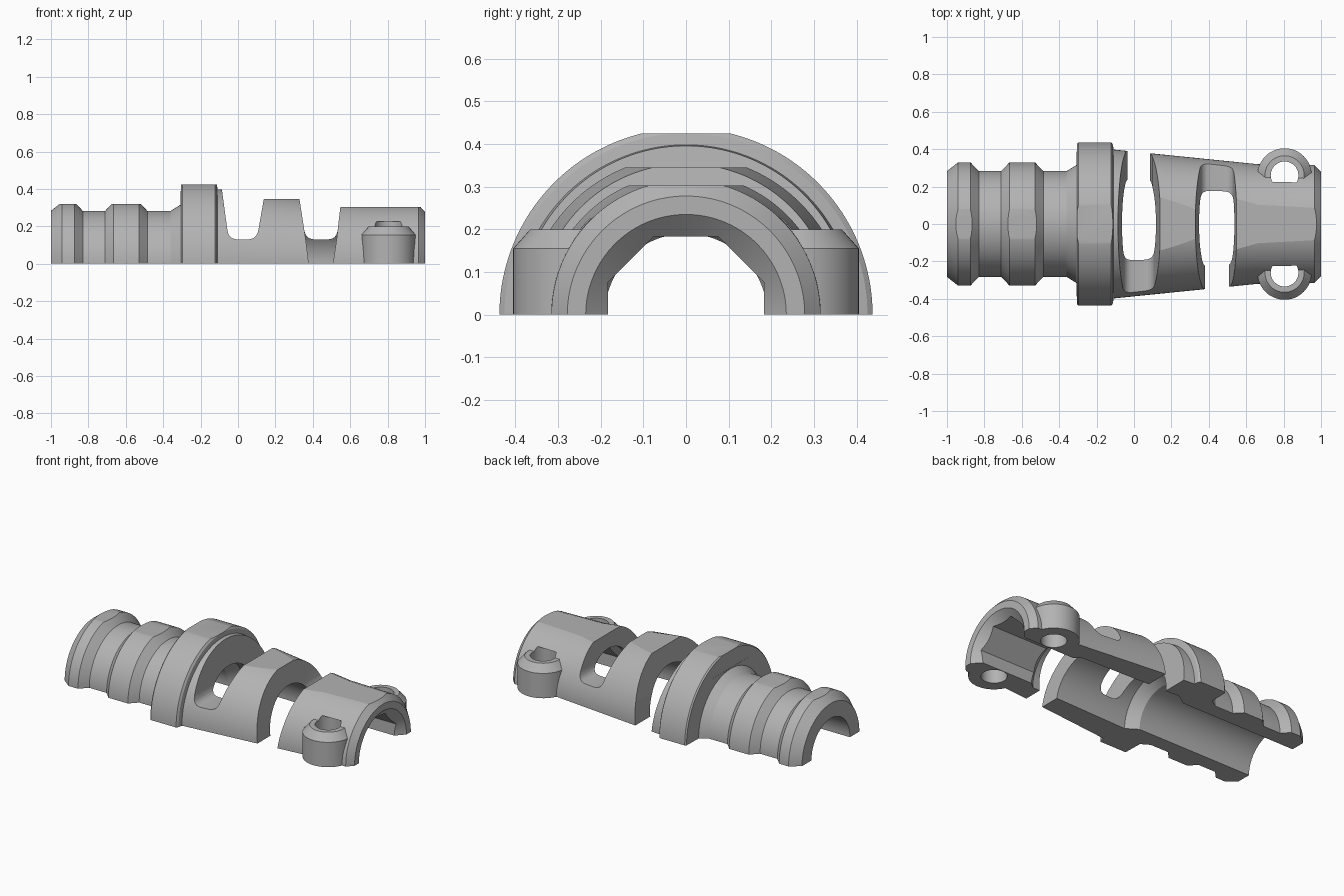
import bpy, bmesh, math
from mathutils import Matrix, Vector

if "Cube" in bpy.data.objects:
    bpy.data.objects.remove(bpy.data.objects["Cube"])

grey = bpy.data.materials.new("plain_grey")
grey.use_nodes = True
grey.diffuse_color = (0.45, 0.45, 0.45, 1)
grey.node_tree.nodes["Principled BSDF"].inputs["Base Color"].default_value = (0.45, 0.45, 0.45, 1)


def finish(bm, name):
    bmesh.ops.recalc_face_normals(bm, faces=bm.faces[:])
    mesh = bpy.data.meshes.new(name)
    bm.to_mesh(mesh)
    bm.free()
    mesh.materials.append(grey)
    ob = bpy.data.objects.new(name, mesh)
    bpy.context.collection.objects.link(ob)
    return ob


def loft(name, profile, segments, half=False, matrix=Matrix()):
    """Turn (position, radius) points about x; half keeps the upper side."""
    bm = bmesh.new()
    rings = []
    count = segments + 1 if half else segments
    sweep = math.pi if half else math.tau
    for x, r in profile:
        ring = []
        for i in range(count):
            a = sweep * i / segments
            z = 0 if half and i in (0, segments) else r * math.sin(a)
            ring.append(bm.verts.new((x, r * math.cos(a), z)))
        rings.append(ring)
    for a, b in zip(rings, rings[1:]):
        for i in range(count):
            j = (i + 1) % count
            bm.faces.new((a[i], a[j], b[j], b[i]))
    bm.faces.new(rings[0])
    bm.faces.new(rings[-1])
    bm.transform(matrix)
    return finish(bm, name)


def prism(name, outline, y0, y1):
    """Extrude an (x, z) outline along y."""
    bm = bmesh.new()
    near = [bm.verts.new((x, y0, z)) for x, z in outline]
    far = [bm.verts.new((x, y1, z)) for x, z in outline]
    bm.faces.new(near)
    bm.faces.new(far[::-1])
    for i in range(len(near)):
        bm.faces.new((near[i - 1], far[i - 1], far[i], near[i]))
    return finish(bm, name)


def rounded(before, corner, after, radius, steps=6):
    """Points of a soft corner."""
    c = Vector(corner)
    p = c + (Vector(before) - c).normalized() * radius
    q = c + (Vector(after) - c).normalized() * radius
    pts = []
    for i in range(steps + 1):
        t = i / steps
        pts.append(tuple(p * (1 - t) ** 2 + c * 2 * t * (1 - t) + q * t * t))
    return pts


def combine(target, tool, operation):
    mod = target.modifiers.new("join", "BOOLEAN")
    mod.operation = operation
    mod.solver = "EXACT"
    mod.object = tool
    bpy.context.view_layer.objects.active = target
    bpy.ops.object.modifier_apply(modifier=mod.name)
    bpy.data.objects.remove(tool)


# Ribbed neck, collar and tapered sleeve in one half shell
outer = [(-1, 0.283), (-0.94, 0.33), (-0.875, 0.33), (-0.83, 0.283),
         (-0.71, 0.283), (-0.665, 0.33), (-0.53, 0.33), (-0.485, 0.283),
         (-0.36, 0.283), (-0.308, 0.315), (-0.305, 0.43), (-0.297, 0.437),
         (-0.122, 0.437), (-0.113, 0.425), (-0.109, 0.398),
         (0.66, 0.32), (0.965, 0.315), (1, 0.278)]
shell = loft("cable_sleeve_half", outer, 81, half=True)

# Flattened crown, stepping along the tube
crown = [(-1.1, 0.6), (-1.1, 0.32), (-0.3065, 0.32), (-0.3065, 0.425), (0.033, 0.425),
         (0.033, 0.345), (0.437, 0.345), (0.437, 0.303), (1.1, 0.303), (1.1, 0.6)]
combine(shell, prism("crown_cutter", crown, -0.5, 0.5), "DIFFERENCE")

# Screw lugs on both sides
upright = Matrix.Rotation(-math.pi / 2, 4, "Y")
for side in (-1, 1):
    place = Matrix.Translation((0.805, side * 0.26, 0)) @ upright
    lug = loft("screw_lug", [(0, 0.145), (0.155, 0.145), (0.2, 0.105)], 48, matrix=place)
    combine(shell, lug, "UNION")

# Round bore, eight-sided grip between the lugs, flared mouth
tilt = Matrix.Rotation(math.pi / 8, 4, "X")
bore = [(-1.1, 0.19), (-0.2, 0.19), (-0.13, 0.237), (0.1, 0.23), (0.45, 0.219),
        (0.56, 0.215), (0.61, 0.17)]
combine(shell, loft("bore_cutter", bore, 90), "DIFFERENCE")
combine(shell, loft("grip_cutter", [(0.52, 0.198), (1.08, 0.198)], 8, matrix=tilt), "DIFFERENCE")
combine(shell, loft("mouth_cutter", [(0.94, 0.17), (1, 0.235), (1.1, 0.32)], 90), "DIFFERENCE")

# Screw holes
for side in (-1, 1):
    place = Matrix.Translation((0.805, side * 0.26, 0)) @ upright
    hole = loft("hole_cutter", [(-0.1, 0.074), (0.225, 0.074)], 40, matrix=place)
    combine(shell, hole, "DIFFERENCE")

# Flex slots, each cut right through on one side and stopped above the base on the other
slots = [(1, (-0.1, -0.05, -0.03), (0.165, 0.1, 0.08)),
         (-1, (0.305, 0.362, 0.385), (0.57, 0.527, 0.5))]
for side, left, right in slots:
    a, b, c, d = (left[0], 0.5), (left[1], 0.13), (right[1], 0.13), (right[0], 0.5)
    through = [a, b, (left[2], -0.05), (right[2], -0.05), c, d]
    stopped = [a] + rounded(a, b, c, 0.05) + rounded(b, c, d, 0.05) + [d]
    combine(shell, prism("slot_cutter", stopped, side * 0.053, -side * 0.6), "DIFFERENCE")
    combine(shell, prism("slot_cutter", through, side * 0.021, side * 0.6), "DIFFERENCE")

# Smooth turned surfaces with crisp edges
bpy.ops.object.select_all(action="DESELECT")
shell.select_set(True)
bpy.context.view_layer.objects.active = shell
bpy.ops.object.shade_smooth_by_angle(angle=math.radians(14))
